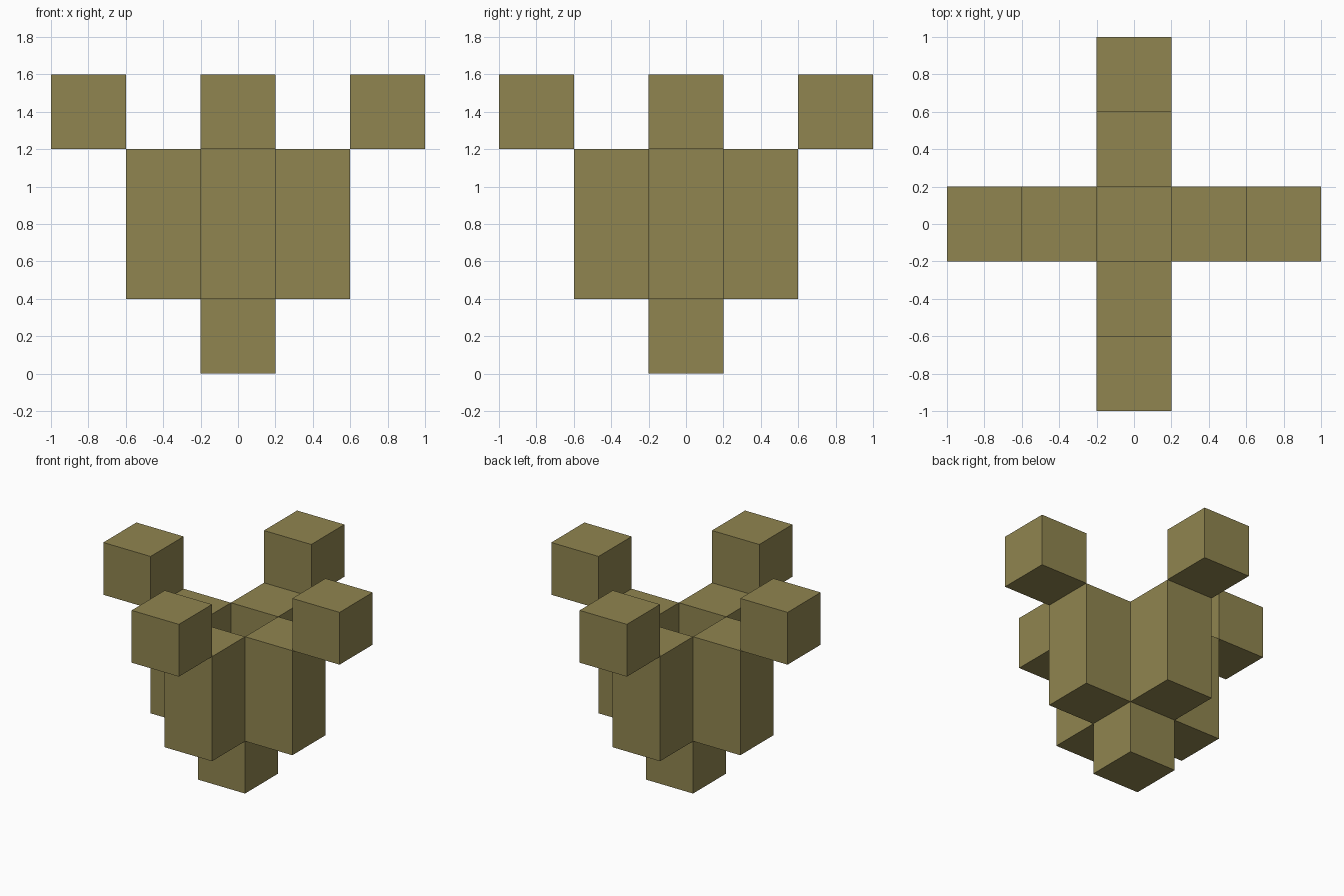
import bpy

if "Cube" in bpy.data.objects:
    bpy.data.objects.remove(bpy.data.objects["Cube"])

# Single olive colour for the whole model
olive = bpy.data.materials.new("olive")
olive.diffuse_color = (0.28, 0.235, 0.08, 1.0)
olive.use_nodes = True
olive.node_tree.nodes["Principled BSDF"].inputs["Base Color"].default_value = olive.diffuse_color

U = 0.4  # block size


def box(name, center, size):
    bpy.ops.mesh.primitive_cube_add(size=1, location=center)
    ob = bpy.context.object
    ob.name = name
    ob.scale = size
    bpy.ops.object.transform_apply(location=False, rotation=False, scale=True)
    ob.data.materials.append(olive)
    return ob


# Base cube
box("base", (0, 0, U / 2), (U, U, U))

# Four tall petals around an open centre, each with an outer tip cube
for side, dx, dy in (("right", 1, 0), ("left", -1, 0), ("back", 0, 1), ("front", 0, -1)):
    box(side + "_petal", (dx * U, dy * U, 2 * U), (U, U, 2 * U))
    box(side + "_tip", (dx * 2 * U, dy * 2 * U, 3.5 * U), (U, U, U))
